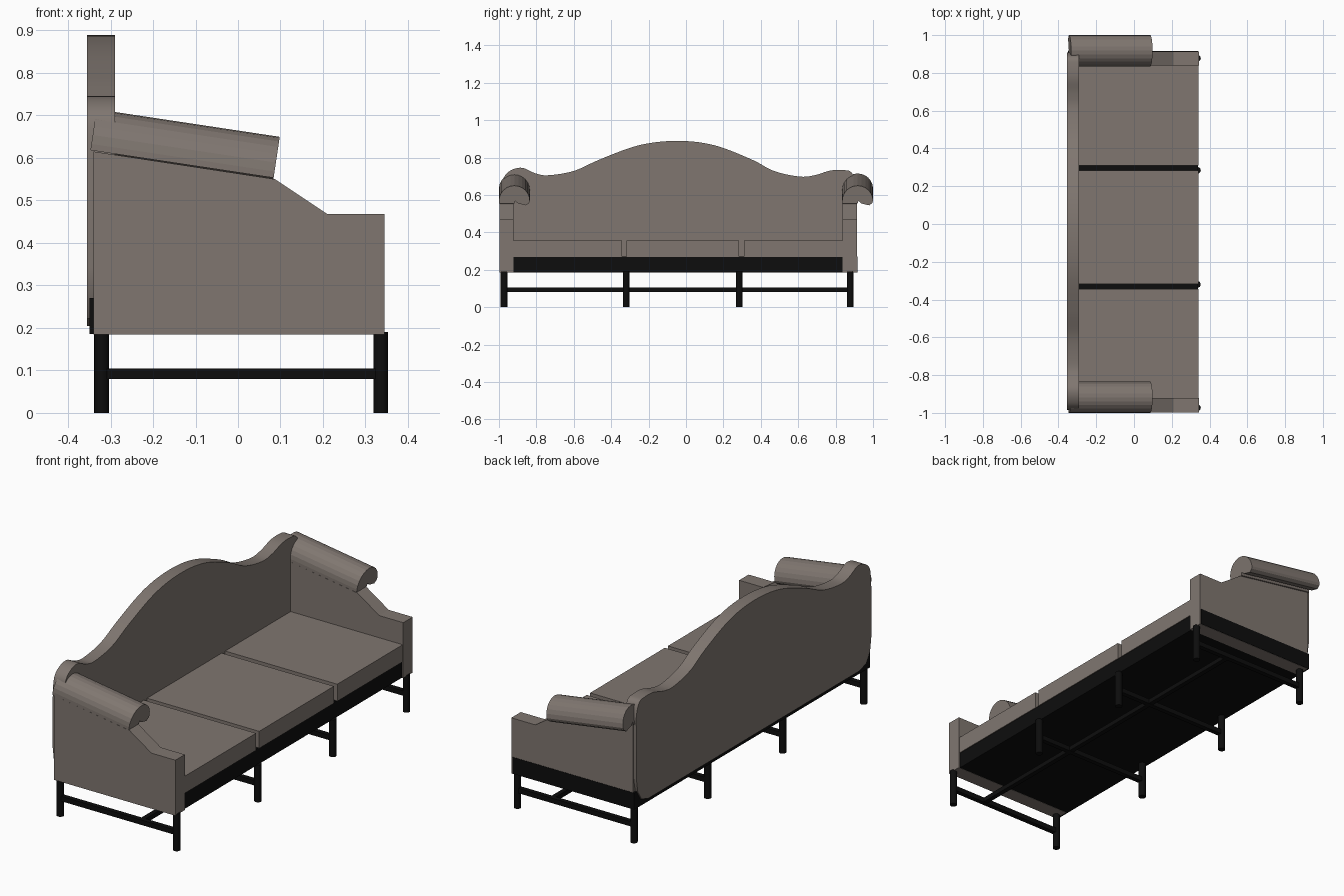
import bpy, bmesh, math
from mathutils import Vector

if "Cube" in bpy.data.objects:
    bpy.data.objects.remove(bpy.data.objects["Cube"])


def material(name, rgb):
    m = bpy.data.materials.new(name)
    m.diffuse_color = (*rgb, 1)
    m.use_nodes = True
    m.node_tree.nodes["Principled BSDF"].inputs["Base Color"].default_value = m.diffuse_color
    return m


FABRIC = material("taupe fabric", (0.215, 0.183, 0.163))
WOOD = material("black wood", (0.004, 0.004, 0.004))


def finish(name, bm, mat):
    bmesh.ops.recalc_face_normals(bm, faces=bm.faces)
    me = bpy.data.meshes.new(name)
    bm.to_mesh(me)
    bm.free()
    me.materials.append(mat)
    ob = bpy.data.objects.new(name, me)
    bpy.context.collection.objects.link(ob)
    return ob


def smooth(ob, angle=30):
    bpy.ops.object.select_all(action='DESELECT')
    ob.select_set(True)
    bpy.context.view_layer.objects.active = ob
    bpy.ops.object.shade_smooth_by_angle(angle=math.radians(angle))


def prism(name, points, offset, mat):
    """Closed outline of 3D points, extruded along offset."""
    bm = bmesh.new()
    face = bm.faces.new([bm.verts.new(p) for p in points])
    ext = bmesh.ops.extrude_face_region(bm, geom=[face])
    moved = [g for g in ext["geom"] if isinstance(g, bmesh.types.BMVert)]
    bmesh.ops.translate(bm, verts=moved, vec=offset)
    if not any(len(f.verts) == len(points) and all(v not in moved for v in f.verts) for f in bm.faces):
        bm.faces.new([v for v in bm.verts if v not in moved])
    return finish(name, bm, mat)


def box(name, x, y, z, mat):
    pts = [(x[0], y[0], z[0]), (x[1], y[0], z[0]), (x[1], y[1], z[0]), (x[0], y[1], z[0])]
    return prism(name, pts, Vector((0, 0, z[1] - z[0])), mat)


def spline(pts, steps=5):
    """Smooth open curve through the points (Catmull-Rom)."""
    p = [Vector(q) for q in pts]
    p = [p[0]] + p + [p[-1]]
    out = []
    for a, b, c, d in zip(p, p[1:], p[2:], p[3:]):
        for i in range(steps):
            t = i / steps
            out.append(0.5 * (2 * b + (c - a) * t + (2 * a - 5 * b + 4 * c - d) * t * t
                              + (3 * b - a - 3 * c + d) * t ** 3))
    return out + [p[-1]]


# Camel back: curved top, rounded bottom corners
top = [(-0.985, 0.60), (-0.975, 0.69), (-0.935, 0.732), (-0.875, 0.745), (-0.81, 0.717),
       (-0.74, 0.705), (-0.60, 0.728), (-0.46, 0.79), (-0.25, 0.866), (-0.045, 0.889),
       (0.15, 0.866), (0.35, 0.79), (0.47, 0.728), (0.607, 0.698), (0.69, 0.706),
       (0.77, 0.73), (0.84, 0.733), (0.885, 0.72), (0.907, 0.66), (0.907, 0.60)]
bottom = [(0.907, 0.34), (0.895, 0.27), (0.865, 0.222), (0.81, 0.205),
          (-0.89, 0.205), (-0.945, 0.222), (-0.975, 0.27), (-0.985, 0.34)]
outline = spline(top) + [Vector(q) for q in bottom]
smooth(prism("camel_back", [(-0.355, q.x, q.y) for q in outline], Vector((0.065, 0, 0)), FABRIC))

# Arms: both curl the same way, the second is a shifted copy
panel = [(-0.34, 0.185), (0.345, 0.185), (0.345, 0.468), (0.21, 0.468), (0.087, 0.55), (-0.34, 0.615)]
up = Vector((0.148, 0, 0.989))
side = Vector((0, 1, 0))
r = 0.0825
scroll = [(-r * math.cos(math.pi * i / 12), r * math.sin(math.pi * i / 12)) for i in range(13)]
scroll += [(0.078, -0.012), (0.062, -0.024), (0.02, -0.014), (0.004, 0.0), (0.0, -0.015), (-r, -0.015)]
for label, shift in (("left", 0), ("right", 1.835)):
    prism(label + "_arm_panel", [(x, -0.997 + shift, z) for x, z in panel], Vector((0, 0.076, 0)), FABRIC)
    center = Vector((-0.345, -0.9175 + shift, 0.633))
    prism(label + "_arm_roll", [center + side * a + up * b for a, b in scroll],
          Vector((0.431, 0, -0.065)), FABRIC)

# Seat base rail and three cushions
box("seat_base", (-0.349, 0.338), (-0.985, 0.916), (0.186, 0.27), WOOD)
for i, y in enumerate([(-0.922, -0.343), (-0.318, 0.284), (0.311, 0.84)]):
    box("cushion_%d" % (i + 1), (-0.30, 0.342), y, (0.268, 0.355), FABRIC)

# Round legs with cross stretchers
for i, y in enumerate([-0.973, -0.32, 0.284, 0.877]):
    for label, x, h in (("back", -0.321, 0.2), ("front", 0.336, 0.19)):
        bm = bmesh.new()
        bmesh.ops.create_cone(bm, cap_ends=True, segments=16, radius1=0.0175, radius2=0.0175, depth=h)
        bmesh.ops.translate(bm, verts=bm.verts, vec=(x, y, h / 2))
        smooth(finish("%s_leg_%d" % (label, i + 1), bm, WOOD))
    box("cross_stretcher_%d" % (i + 1), (-0.321, 0.336), (y - 0.012, y + 0.012), (0.08, 0.105), WOOD)

# Long stretcher joining the cross stretchers
box("long_stretcher", (0.128, 0.152), (-0.973, 0.877), (0.081, 0.104), WOOD)
